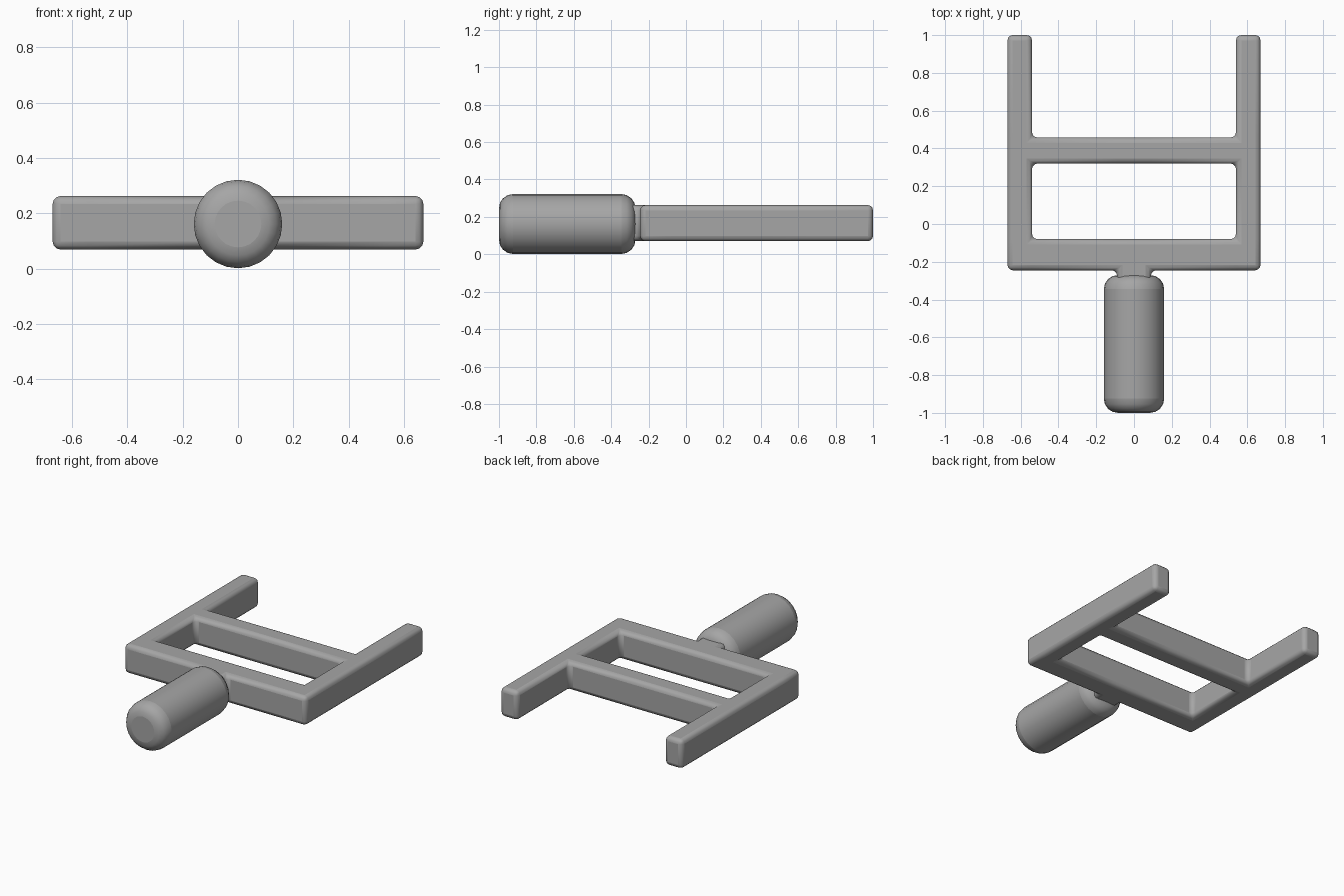
import bpy, bmesh, math
from mathutils import Matrix

cube = bpy.data.objects.get("Cube")
if cube:
    bpy.data.objects.remove(cube, do_unlink=True)

grey = bpy.data.materials.new("plain_grey")
grey.use_nodes = True
colour = (0.38, 0.38, 0.38, 1)
grey.diffuse_color = colour
grey.node_tree.nodes["Principled BSDF"].inputs["Base Color"].default_value = colour


def finish(name, bm, width, segments):
    """Turn a bmesh into a smooth object with rounded edges."""
    bmesh.ops.recalc_face_normals(bm, faces=bm.faces)
    mesh = bpy.data.meshes.new(name)
    bm.to_mesh(mesh)
    bm.free()
    mesh.materials.append(grey)
    obj = bpy.data.objects.new(name, mesh)
    bpy.context.collection.objects.link(obj)
    bevel = obj.modifiers.new("rounded_edges", "BEVEL")
    bevel.width, bevel.segments = width, segments
    bevel.limit_method = "ANGLE"
    bevel.angle_limit = math.radians(40)
    bpy.ops.object.select_all(action="DESELECT")
    obj.select_set(True)
    bpy.context.view_layer.objects.active = obj
    bpy.ops.object.shade_smooth_by_angle(angle=math.radians(40))
    return obj


# Frame: one plate of grid cells (neck, front bar, opening, back bar, prongs)
xs = [-0.67, -0.54, -0.09, 0.09, 0.54, 0.67]
ys = [-0.32, -0.245, -0.08, 0.32, 0.458, 1.0]
rows = ["..#..", "#####", "#...#", "#####", "#...#"]
bottom, top = 0.07, 0.263
bm = bmesh.new()
for j, row in enumerate(rows):
    for i, cell in enumerate(row):
        if cell == "#":
            corners = ((i, j), (i + 1, j), (i + 1, j + 1), (i, j + 1))
            bm.faces.new([bm.verts.new((xs[a], ys[b], bottom)) for a, b in corners])
bmesh.ops.remove_doubles(bm, verts=bm.verts, dist=0.001)
result = bmesh.ops.extrude_face_region(bm, geom=bm.faces[:], use_keep_orig=True)
for v in result["geom"]:
    if isinstance(v, bmesh.types.BMVert):
        v.co.z = top
finish("forked_frame", bm, 0.028, 3)

# Handle: rounded cylinder lying along y
bm = bmesh.new()
place = Matrix.Translation((0, -0.635, 0.162)) @ Matrix.Rotation(math.pi / 2, 4, "X")
bmesh.ops.create_cone(bm, cap_ends=True, segments=24, radius1=0.16, radius2=0.16,
                      depth=0.73, matrix=place)
finish("handle", bm, 0.075, 4)
